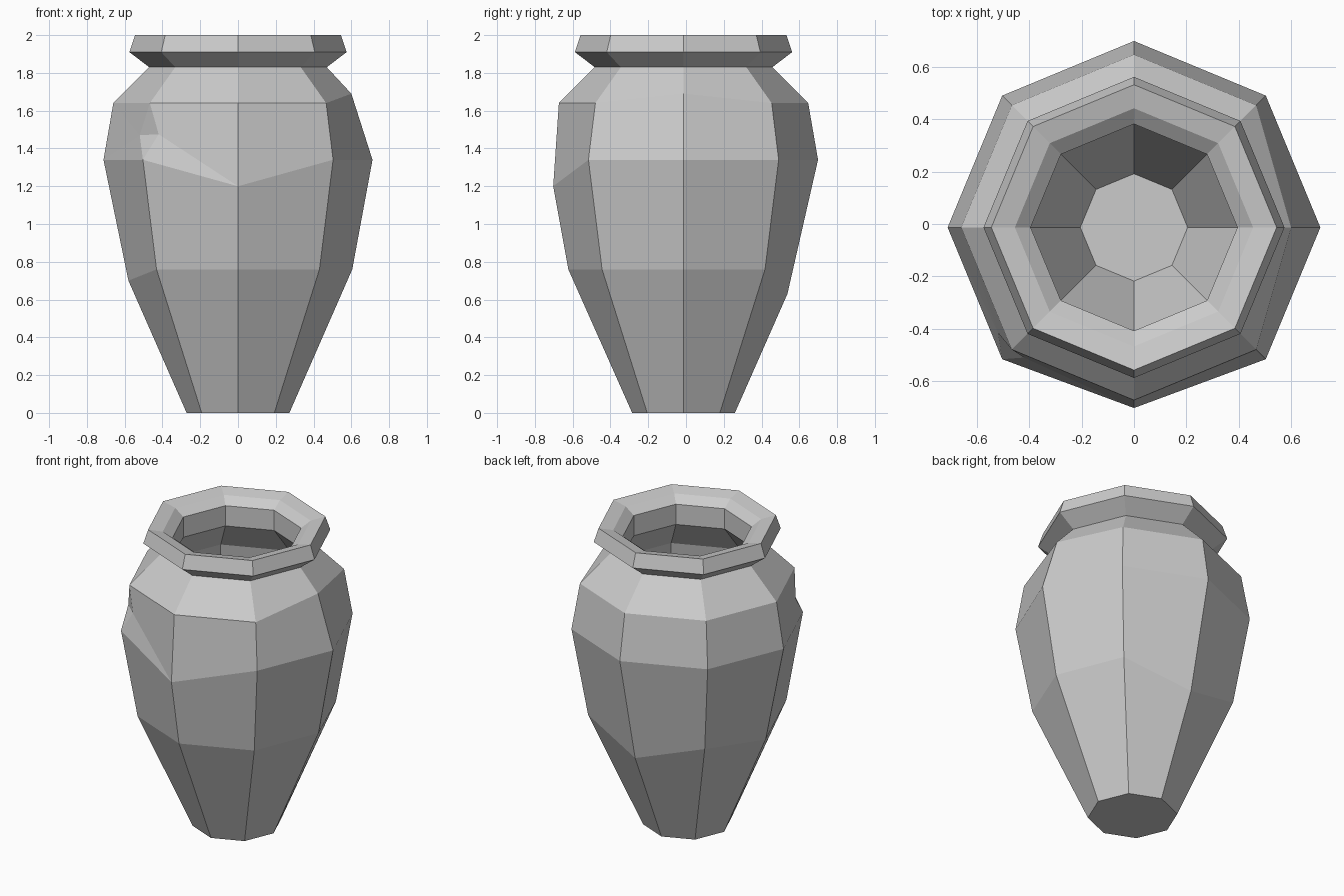
import bpy, bmesh
from math import cos, sin, pi

if "Cube" in bpy.data.objects:
    bpy.data.objects.remove(bpy.data.objects["Cube"])

SIDES = 8
CY = -0.013

# Profile (radius, height): outside from the foot up, over the rim, down inside
PROFILE = [
    (0.272, 0.00),  # 0 foot
    (0.61, 0.76),   # 1 lower belly
    (0.712, 1.34),  # 2 widest
    (0.66, 1.64),   # 3 shoulder
    (0.47, 1.83),   # 4 neck
    (0.575, 1.91),  # 5 lip
    (0.545, 2.00),  # 6 rim
    (0.455, 1.98),  # 7 inner rim
    (0.395, 1.935), # 8 mouth
    (0.395, 1.80),  # 9 inner neck
    (0.56, 1.60),   # 10 inner shoulder
    (0.61, 1.33),   # 11 inner belly
    (0.51, 0.78),   # 12 inner lower belly
    (0.205, 0.10),  # 13 floor
]

# Worn, uneven corners: (ring, side) -> (radius, height)
WORN = {
    (1, 0): (0.605, 0.76), (3, 0): (0.60, 1.69),
    (1, 2): (0.55, 0.63),
    (1, 4): (0.58, 0.70),
    (2, 6): (0.69, 1.20),
}

bm = bmesh.new()
rings = []
for i, point in enumerate(PROFILE):
    ring = []
    for k in range(SIDES):
        r, z = WORN.get((i, k), point)
        a = 2 * pi * k / SIDES
        ring.append(bm.verts.new((r * cos(a), CY + r * sin(a), z)))
    rings.append(ring)

# Walls, leaving out the two faces around the chipped front-left edge
for i in range(len(rings) - 1):
    lo, hi = rings[i], rings[i + 1]
    for k in range(SIDES):
        n = (k + 1) % SIDES
        if i == 2 and k in (4, 5):
            continue
        bm.faces.new((lo[k], lo[n], hi[n], hi[k]))

# Underside and inside floor
bm.faces.new(rings[0][::-1])
bm.faces.new(rings[-1])

# Shallow chip in the front-left edge
w4, w5, w6 = rings[2][4:7]
s4, s5, s6 = rings[3][4:7]
edge = bm.verts.new((-0.52, -0.415, 1.47))
dent = bm.verts.new((-0.42, -0.51, 1.475))
for f in ((w4, w5, edge), (w4, edge, s4), (s4, edge, s5), (edge, dent, s5),
          (w5, dent, edge), (w5, w6, dent), (w6, s6, dent), (s6, s5, dent)):
    bm.faces.new(f)

bmesh.ops.recalc_face_normals(bm, faces=bm.faces)
mesh = bpy.data.meshes.new("vase")
bm.to_mesh(mesh)
bm.free()
vase = bpy.data.objects.new("vase", mesh)
bpy.context.collection.objects.link(vase)
